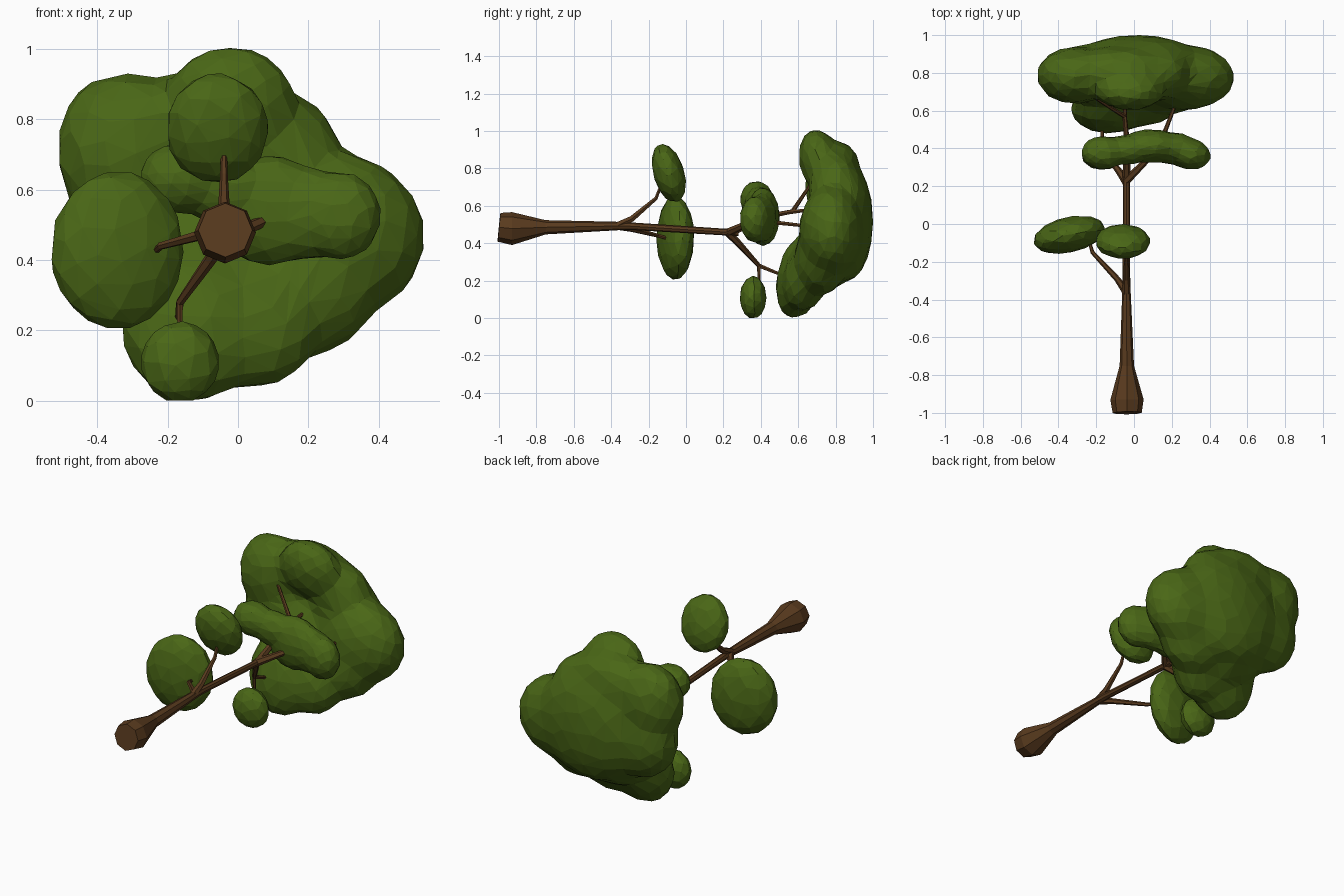
import bpy, bmesh, math
from mathutils import Matrix, Vector, Euler

if "Cube" in bpy.data.objects:
    bpy.data.objects.remove(bpy.data.objects["Cube"])


def material(name, rgb):
    m = bpy.data.materials.new(name)
    m.diffuse_color = (*rgb, 1)
    m.use_nodes = True
    m.node_tree.nodes["Principled BSDF"].inputs["Base Color"].default_value = m.diffuse_color
    return m


BARK = material("bark", (0.1, 0.043, 0.013))
LEAF = material("leaf", (0.068, 0.135, 0.008))


def add_object(name, mesh, mat):
    ob = bpy.data.objects.new(name, mesh)
    bpy.context.collection.objects.link(ob)
    mesh.materials.clear()
    mesh.materials.append(mat)
    return ob


def tube(name, points, sides):
    """Tapered faceted tube through (x, y, z, radius) points."""
    bm = bmesh.new()
    pos = [Vector(p[:3]) for p in points]
    rings = []
    for i, p in enumerate(points):
        d = (pos[min(i + 1, len(pos) - 1)] - pos[max(i - 1, 0)]).normalized()
        u = d.cross(Vector((0, 0, 1))).normalized()
        v = u.cross(d)
        ring = []
        for k in range(sides):
            a = 2 * math.pi * k / sides
            ring.append(bm.verts.new(pos[i] + p[3] * (u * math.cos(a) + v * math.sin(a))))
        rings.append(ring)
    for a, b in zip(rings, rings[1:]):
        for k in range(sides):
            n = (k + 1) % sides
            bm.faces.new((a[k], a[n], b[n], b[k]))
    bm.faces.new(rings[0])
    bm.faces.new(rings[-1])
    bmesh.ops.recalc_face_normals(bm, faces=bm.faces)
    me = bpy.data.meshes.new(name)
    bm.to_mesh(me)
    bm.free()
    return add_object(name, me, BARK)


def bake(ob):
    dg = bpy.context.evaluated_depsgraph_get()
    me = bpy.data.meshes.new_from_object(ob.evaluated_get(dg))
    ob.modifiers.clear()
    ob.data = me


def foliage(name, lobes, lo, hi, tris, voxel=0.02, smooth=6):
    """Merge ellipsoid lobes (centre, radii, tilt degrees), facet them, fit to bounds."""
    bm = bmesh.new()
    for c, r, tilt in lobes:
        rot = Euler([math.radians(t) for t in tilt]).to_matrix().to_4x4()
        bmesh.ops.create_icosphere(bm, subdivisions=3, radius=1,
                                   matrix=Matrix.Translation(c) @ rot @ Matrix.Diagonal((*r, 1)))
    me = bpy.data.meshes.new(name)
    bm.to_mesh(me)
    bm.free()
    ob = add_object(name, me, LEAF)
    rm = ob.modifiers.new("merge", 'REMESH')
    rm.mode = 'VOXEL'
    rm.voxel_size = voxel
    sm = ob.modifiers.new("soften", 'SMOOTH')
    sm.factor, sm.iterations = 0.5, smooth
    bake(ob)
    dec = ob.modifiers.new("facets", 'DECIMATE')
    dec.ratio = min(1, tris / (2 * len(ob.data.polygons)))
    bake(ob)
    co = [v.co for v in ob.data.vertices]
    for k in range(3):
        a, b = min(c[k] for c in co), max(c[k] for c in co)
        for c in co:
            c[k] = lo[k] + (c[k] - a) / (b - a) * (hi[k] - lo[k])
    ob.data.materials.clear()
    ob.data.materials.append(LEAF)
    for p in ob.data.polygons:
        p.use_smooth = False
        p.material_index = 0
    return ob


NO = (0, 0, 0)

# Trunk, lying along y with a swollen foot
tube("trunk", [(-0.036, -1, 0.485, 0.077), (-0.037, -0.93, 0.478, 0.088),
               (-0.038, -0.75, 0.485, 0.038), (-0.04, -0.35, 0.492, 0.022),
               (-0.04, -0.28, 0.49, 0.02), (-0.04, 0.2, 0.46, 0.018),
               (-0.04, 0.28, 0.46, 0.022)], 8)

# Branches
tube("lower_top_branch", [(-0.04, -0.37, 0.492, 0.022), (-0.04, -0.29, 0.53, 0.018),
                          (-0.04, -0.16, 0.64, 0.011), (-0.04, -0.13, 0.72, 0.008)], 6)
tube("lower_side_branch", [(-0.04, -0.36, 0.49, 0.022), (-0.09, -0.29, 0.475, 0.016),
                           (-0.22, -0.15, 0.44, 0.011), (-0.24, -0.08, 0.42, 0.008)], 6)
tube("upper_low_branch", [(-0.04, 0.22, 0.46, 0.022), (-0.08, 0.28, 0.4, 0.018),
                          (-0.165, 0.39, 0.28, 0.012), (-0.17, 0.5, 0.235, 0.009)], 6)
tube("low_branch_twig", [(-0.165, 0.39, 0.28, 0.01), (-0.166, 0.39, 0.18, 0.007)], 6)
tube("upper_right_branch", [(-0.04, 0.23, 0.46, 0.022), (0.07, 0.34, 0.51, 0.016),
                            (0.16, 0.48, 0.51, 0.012), (0.23, 0.66, 0.49, 0.009)], 6)
tube("upper_centre_branch", [(-0.04, 0.25, 0.46, 0.022), (-0.035, 0.42, 0.54, 0.016),
                             (-0.05, 0.57, 0.57, 0.013), (-0.21, 0.67, 0.72, 0.008)], 6)
tube("centre_branch_twig", [(-0.05, 0.55, 0.565, 0.012), (-0.04, 0.76, 0.59, 0.008)], 6)

# Small foliage clumps
foliage("lower_top_foliage", [((-0.055, -0.09, 0.775), (0.14, 0.08, 0.155), (17, 0, 0))],
        (-0.198, -0.182, 0.622), (0.085, 0.0, 0.93), 150)
foliage("lower_side_foliage", [((-0.345, -0.055, 0.43), (0.19, 0.088, 0.22), (0, 0, 12))],
        (-0.53, -0.158, 0.207), (-0.155, 0.042, 0.65), 170)
foliage("upper_low_foliage", [((-0.165, 0.36, 0.115), (0.11, 0.07, 0.112), NO)],
        (-0.275, 0.288, 0.0), (-0.055, 0.43, 0.226), 120, 0.015)

# Arched middle clump
foliage("middle_foliage", [((-0.16, 0.385, 0.62), (0.12, 0.09, 0.1), NO),
                           ((-0.04, 0.4, 0.59), (0.13, 0.08, 0.1), NO),
                           ((0.09, 0.42, 0.53), (0.17, 0.09, 0.155), NO),
                           ((0.2, 0.41, 0.52), (0.14, 0.085, 0.13), NO),
                           ((0.29, 0.38, 0.515), (0.12, 0.085, 0.125), (0, 0, -10))],
        (-0.275, 0.29, 0.385), (0.405, 0.5, 0.73), 420, 0.015, 14)

# Large crown: ring of lobes around a raised centre, hollow below
foliage("crown_foliage", [((-0.31, 0.79, 0.71), (0.21, 0.15, 0.22), NO),
                          ((-0.36, 0.8, 0.78), (0.14, 0.12, 0.14), NO),
                          ((-0.02, 0.715, 0.84), (0.19, 0.105, 0.17), (8, 0, 0)),
                          ((-0.08, 0.82, 0.76), (0.28, 0.12, 0.18), NO),
                          ((0.12, 0.8, 0.68), (0.18, 0.14, 0.2), NO),
                          ((0.27, 0.78, 0.47), (0.27, 0.17, 0.24), NO),
                          ((0.02, 0.86, 0.52), (0.34, 0.14, 0.32), NO),
                          ((-0.25, 0.8, 0.5), (0.24, 0.15, 0.24), NO),
                          ((-0.13, 0.62, 0.23), (0.21, 0.125, 0.23), (-12, 0, 0)),
                          ((0.04, 0.65, 0.23), (0.2, 0.12, 0.19), (-12, 0, 0)),
                          ((0.18, 0.73, 0.33), (0.22, 0.14, 0.2), NO),
                          ((-0.05, 0.76, 0.4), (0.25, 0.14, 0.25), NO)],
        (-0.508, 0.48, 0.003), (0.527, 1.0, 1.003), 750, 0.022, 22)
